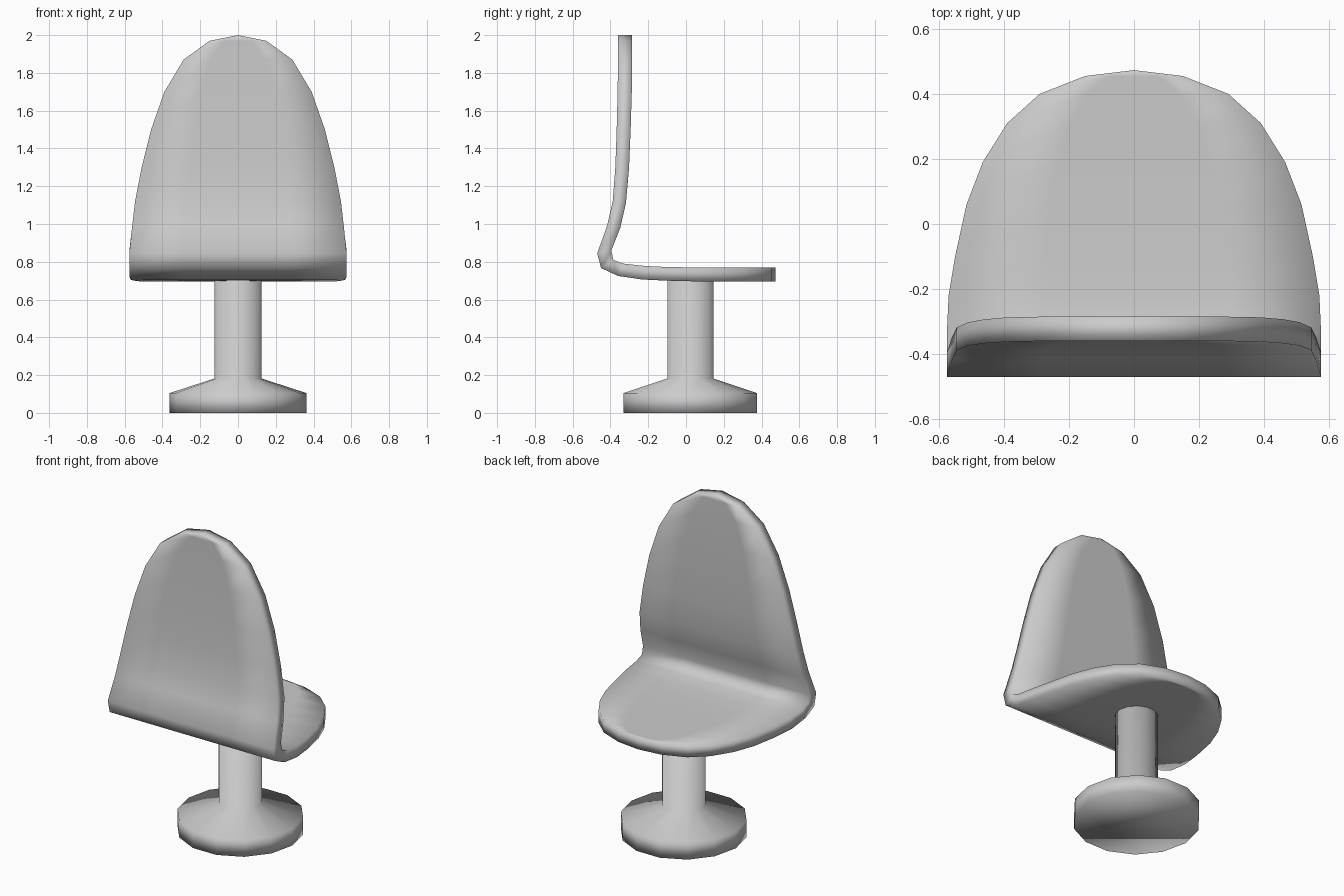
import bpy, bmesh
from math import cos, sin, tau

if "Cube" in bpy.data.objects:
    bpy.data.objects.remove(bpy.data.objects["Cube"])


def finish(name, bm):
    bmesh.ops.recalc_face_normals(bm, faces=bm.faces)
    for f in bm.faces:
        f.smooth = True
    mesh = bpy.data.meshes.new(name)
    bm.to_mesh(mesh)
    bm.free()
    obj = bpy.data.objects.new(name, mesh)
    bpy.context.collection.objects.link(obj)
    return obj


# Bent shell, seat tip to backrest tip: half width, outer (y, z), inner (y, z)
ROWS = [
    (0.15, 0.455, 0.695, 0.455, 0.77),
    (0.29, 0.40, 0.695, 0.40, 0.77),
    (0.39, 0.31, 0.695, 0.31, 0.77),
    (0.465, 0.19, 0.695, 0.19, 0.77),
    (0.515, 0.06, 0.696, 0.06, 0.77),
    (0.55, -0.10, 0.70, -0.10, 0.772),
    (0.57, -0.23, 0.706, -0.22, 0.778),
    (0.575, -0.36, 0.725, -0.33, 0.79),
    (0.575, -0.45, 0.767, -0.385, 0.81),
    (0.575, -0.47, 0.845, -0.395, 0.86),
    (0.56, -0.418, 0.99, -0.348, 0.98),
    (0.545, -0.388, 1.12, -0.318, 1.11),
    (0.51, -0.374, 1.30, -0.302, 1.29),
    (0.46, -0.367, 1.50, -0.293, 1.50),
    (0.39, -0.362, 1.70, -0.287, 1.70),
    (0.288, -0.36, 1.87, -0.285, 1.87),
    (0.15, -0.36, 1.97, -0.285, 1.97),
]
COLS = (-1, -0.5, 0.5, 1)

bm = bmesh.new()
rings = []
for w, oy, oz, iy, iz in ROWS:
    ring = [bm.verts.new((w * c, oy, oz)) for c in COLS]
    ring += [bm.verts.new((w * c, iy, iz)) for c in reversed(COLS)]
    rings.append(ring)
for a, b in zip(rings, rings[1:]):
    for i in range(8):
        j = (i + 1) % 8
        bm.faces.new((a[i], a[j], b[j], b[i]))

# Pointed ends of the shell: outer and inner tip vertex
for ring, outer, inner in (
        (rings[0], (0, 0.473, 0.695), (0, 0.473, 0.77)),
        (rings[-1], (0, -0.36, 2.0), (0, -0.285, 2.0))):
    o, n = bm.verts.new(outer), bm.verts.new(inner)
    bm.faces.new(ring[:4] + [o])
    bm.faces.new(ring[4:] + [n])
    bm.faces.new((ring[3], ring[4], n, o))
    bm.faces.new((ring[7], ring[0], o, n))
finish("seat_shell", bm)

# Pedestal: fourteen-sided lathe of foot and column
SIDES = 14
bm = bmesh.new()
rings = [[bm.verts.new((r * cos(tau * k / SIDES), r * sin(tau * k / SIDES), z))
          for k in range(SIDES)]
         for r, z in ((0.362, 0), (0.362, 0.105), (0.125, 0.182), (0.125, 0.72))]
for a, b in zip(rings, rings[1:]):
    for k in range(SIDES):
        j = (k + 1) % SIDES
        bm.faces.new((a[k], a[j], b[j], b[k]))
bm.faces.new(rings[0])
bm.faces.new(rings[-1])
pedestal = finish("pedestal", bm)
pedestal.location.y = 0.023
